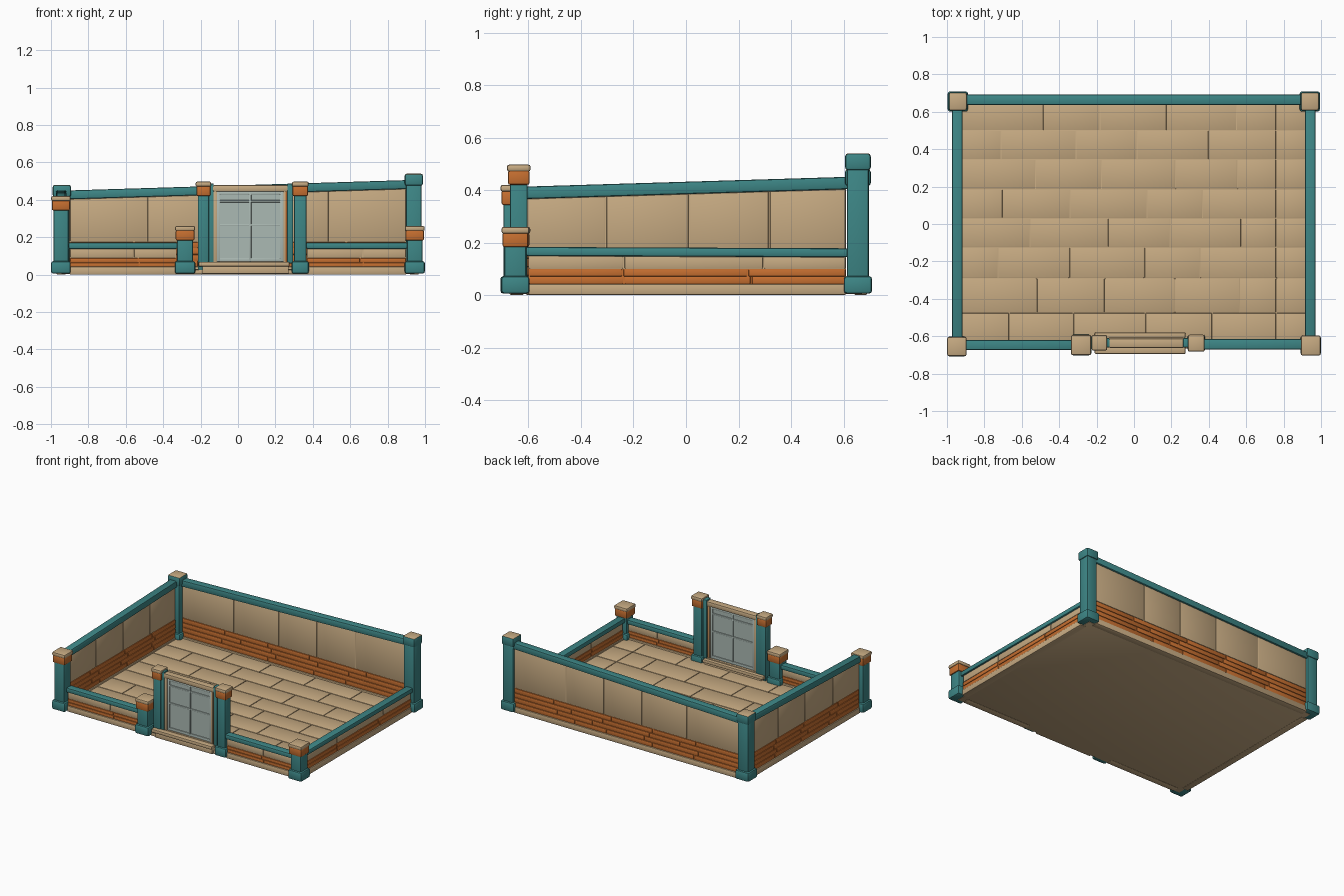
import bpy, bmesh, math, random
from mathutils import Vector

if "Cube" in bpy.data.objects:
    bpy.data.objects.remove(bpy.data.objects["Cube"])

random.seed(4)


def material(name, rgb):
    m = bpy.data.materials.new(name)
    m.diffuse_color = (*rgb, 1)
    m.use_nodes = True
    m.node_tree.nodes["Principled BSDF"].inputs["Base Color"].default_value = m.diffuse_color
    return m


TEAL = material("teal paint", (0.047, 0.24, 0.24))
TAN = material("tan wood", (0.57, 0.405, 0.225))
ORANGE = material("orange wood", (0.57, 0.16, 0.03))
GLASS = material("pale grey glass", (0.41, 0.49, 0.455))


def slab(a, b, t, za, zb, bevel=0.003):
    """Upright slab from a to b (x, y); za and zb are (bottom, top) at each end."""
    a, b = Vector(a), Vector(b)
    d = (b - a).normalized()
    n = Vector((-d.y, d.x)) * t / 2
    pts = [(*(p + s * n), z) for z_i in (0, 1)
           for p, s, z in ((a, -1, za[z_i]), (b, -1, zb[z_i]), (b, 1, zb[z_i]), (a, 1, za[z_i]))]
    return pts, bevel


def box(x0, x1, y0, y1, z0, z1, bevel=0.003):
    ym = (y0 + y1) / 2
    return slab((x0, ym), (x1, ym), y1 - y0, (z0, z1), (z0, z1), bevel)


def build(name, pieces):
    """One object from (slab, side material[, top material]) pieces."""
    mats, bm = [], bmesh.new()
    for piece in pieces:
        (pts, bevel), mat = piece[0], piece[1]
        top = piece[2] if len(piece) > 2 else mat
        for m in (mat, top):
            if m not in mats:
                mats.append(m)
        part = bmesh.new()
        v = [part.verts.new(p) for p in pts]
        for f in ((3, 2, 1, 0), (4, 5, 6, 7), (0, 1, 5, 4), (1, 2, 6, 5), (2, 3, 7, 6), (3, 0, 4, 7)):
            part.faces.new([v[i] for i in f])
        if bevel:
            bmesh.ops.bevel(part, geom=part.edges[:], offset=bevel, segments=2, profile=0.5, affect='EDGES')
        part.normal_update()
        for f in part.faces:
            f.smooth = True
            f.material_index = mats.index(top if f.normal.z > 0.6 else mat)
        tmp = bpy.data.meshes.new("tmp")
        part.to_mesh(tmp)
        part.free()
        bm.from_mesh(tmp)
        bpy.data.meshes.remove(tmp)
    me = bpy.data.meshes.new(name)
    bm.to_mesh(me)
    bm.free()
    for m in mats:
        me.materials.append(m)
    me.set_sharp_from_angle(angle=math.radians(35))
    ob = bpy.data.objects.new(name, me)
    bpy.context.collection.objects.link(ob)


def block(x, y, w, z0, z1, bevel=0.012):
    return box(x - w / 2, x + w / 2, y - w / 2, y + w / 2, z0, z1, bevel)


# Posts: plinth, shaft, then either an orange collar with tan cap or a teal head with tan top
def post(name, x, y, w, h, capped=True, plinth=True):
    parts = [(block(x, y, w - 0.025, 0.02, h - 0.03, 0.008), TEAL)]
    if plinth:
        parts.append((block(x, y, w, 0.005, 0.072), TEAL))
    if capped:
        parts += [(block(x, y, w - 0.01, h - 0.077, h - 0.022, 0.007), ORANGE),
                  (block(x, y, w - 0.002, h - 0.027, h, 0.009), TAN)]
    else:
        parts.append((block(x, y, w - 0.01, h - 0.065, h), TEAL, TAN))
    build(name, parts)


post("back_right_post", 0.94, 0.655, 0.108, 0.54, capped=False)
post("back_left_post", -0.942, 0.655, 0.108, 0.48, capped=False)
post("front_left_post", -0.947, -0.655, 0.105, 0.42)
post("front_right_post", 0.945, -0.65, 0.108, 0.26)
post("short_gate_post", -0.283, -0.647, 0.11, 0.26)
post("door_post_left", -0.185, -0.635, 0.085, 0.497, plinth=False)
post("door_post_right", 0.333, -0.637, 0.092, 0.497)


# Walls: tan base strip, orange plank rows, tan panels split by seams, teal top rail
def wall(name, a, b, top_a, top_b, rail_h, orange_top, rows, seams):
    a, b = Vector(a), Vector(b)

    def span(f0, f1, t, low, high, bevel=0.003):
        z = [(low[0] + (low[1] - low[0]) * f, high[0] + (high[1] - high[0]) * f) for f in (f0, f1)]
        return slab(a.lerp(b, f0), a.lerp(b, f1), t, z[0], z[1], bevel)

    g = 0.003 / (b - a).length
    flat = lambda z: (z, z)
    rail_low = (top_a - rail_h, top_b - rail_h)
    parts = [(span(0, 1, 0.05, flat(0.0), flat(0.042), 0.006), TAN),
             (span(0, 1, 0.028, flat(0.03), flat(orange_top), 0), ORANGE),
             (span(0, 1, 0.026, flat(orange_top), (top_a - 0.01, top_b - 0.01), 0), TAN),
             (span(-0.01, 1.01, 0.055, rail_low, (top_a, top_b), 0.008), TEAL)]
    cuts = [0] + seams + [1]
    for f0, f1 in zip(cuts, cuts[1:]):
        parts.append((span(f0 + g, f1 - g, 0.034, flat(orange_top + 0.001), rail_low), TAN))
    step = (orange_top - 0.042) / rows
    for r in range(rows):
        joints = [0] + [min(0.97, max(0.03, f + random.uniform(-0.06, 0.06))) for f in seams] + [1]
        for f0, f1 in zip(joints, joints[1:]):
            parts.append((span(f0 + g, f1 - g, 0.038, flat(0.042 + r * step),
                               flat(0.042 + (r + 1) * step - 0.002)), ORANGE))
    build(name, parts)


wall("back_wall", (-0.9, 0.665), (0.9, 0.665), 0.45, 0.505, 0.047, 0.175, 4, [0.23, 0.43, 0.6, 0.77])
wall("left_wall", (-0.945, -0.61), (-0.945, 0.61), 0.413, 0.45, 0.047, 0.172, 4, [0.25, 0.51, 0.76])
wall("right_low_wall", (0.942, -0.6), (0.942, 0.61), 0.183, 0.178, 0.034, 0.1, 2, [0.3, 0.74])
wall("front_left_low_wall", (-0.9, -0.647), (-0.33, -0.647), 0.172, 0.172, 0.034, 0.09, 2, [0.6])
wall("front_right_low_wall", (0.37, -0.643), (0.9, -0.643), 0.172, 0.172, 0.034, 0.09, 2, [0.56])

# Floor: slab with staggered planks on top
floor = [(box(-0.945, 0.945, -0.665, 0.67, 0.003, 0.026, 0.002), TAN)]
edges = [-0.645, -0.475, -0.29, -0.125, 0.03, 0.185, 0.345, 0.5, 0.65]
for r, (y0, y1) in enumerate(zip(edges, edges[1:])):
    joints = [-0.925] + [x + (0.18 if r % 2 else 0) + random.uniform(-0.04, 0.04)
                         for x in (-0.7, -0.33, 0.03, 0.39)] + [0.76, 0.925]
    for x0, x1 in zip(joints, joints[1:]):
        floor.append((box(x0 + 0.002, x1 - 0.002, y0 + 0.002, y1 - 0.002, 0.015, 0.031, 0.002), TAN))
build("plank_floor", floor)

# Door frame: threshold boards, teal jambs, tan lintel and inner trim
build("door_threshold", [(box(-0.21, 0.275, -0.695, -0.652, 0.043, 0.068, 0.006), TAN),
                         (box(-0.21, 0.275, -0.65, -0.612, 0.043, 0.07, 0.006), TAN),
                         (box(-0.21, 0.275, -0.61, -0.58, 0.043, 0.068, 0.006), TAN),
                         (box(-0.19, 0.27, -0.68, -0.59, 0.005, 0.045, 0.004), TAN)])
build("door_jambs", [(box(-0.158, -0.13, -0.66, -0.61, 0.06, 0.487, 0.005), TEAL),
                     (box(0.262, 0.295, -0.66, -0.61, 0.06, 0.487, 0.005), TEAL)])
build("door_lintel", [(box(-0.135, 0.268, -0.662, -0.612, 0.443, 0.478, 0.008), TAN)])
build("door_trim", [(box(-0.132, -0.112, -0.655, -0.617, 0.065, 0.45, 0.003), TAN),
                    (box(0.242, 0.255, -0.655, -0.617, 0.065, 0.45, 0.003), TAN),
                    (box(0.254, 0.266, -0.652, -0.62, 0.065, 0.45, 0.002), ORANGE)])

# Door panel: pane, border and glazing bars
bars = [(box(-0.115, 0.245, -0.642, -0.63, 0.066, 0.446, 0), GLASS)]
for x, w in ((-0.104, 0.018), (0.065, 0.012), (0.234, 0.018)):
    bars.append((box(x - w / 2, x + w / 2, -0.649, -0.623, 0.068, 0.445, 0.003), GLASS))
for z, w in ((0.08, 0.02), (0.265, 0.012), (0.392, 0.012), (0.435, 0.018)):
    bars.append((box(-0.112, 0.242, -0.648, -0.624, z - w / 2, z + w / 2, 0.003), GLASS))
build("door_panel", bars)
